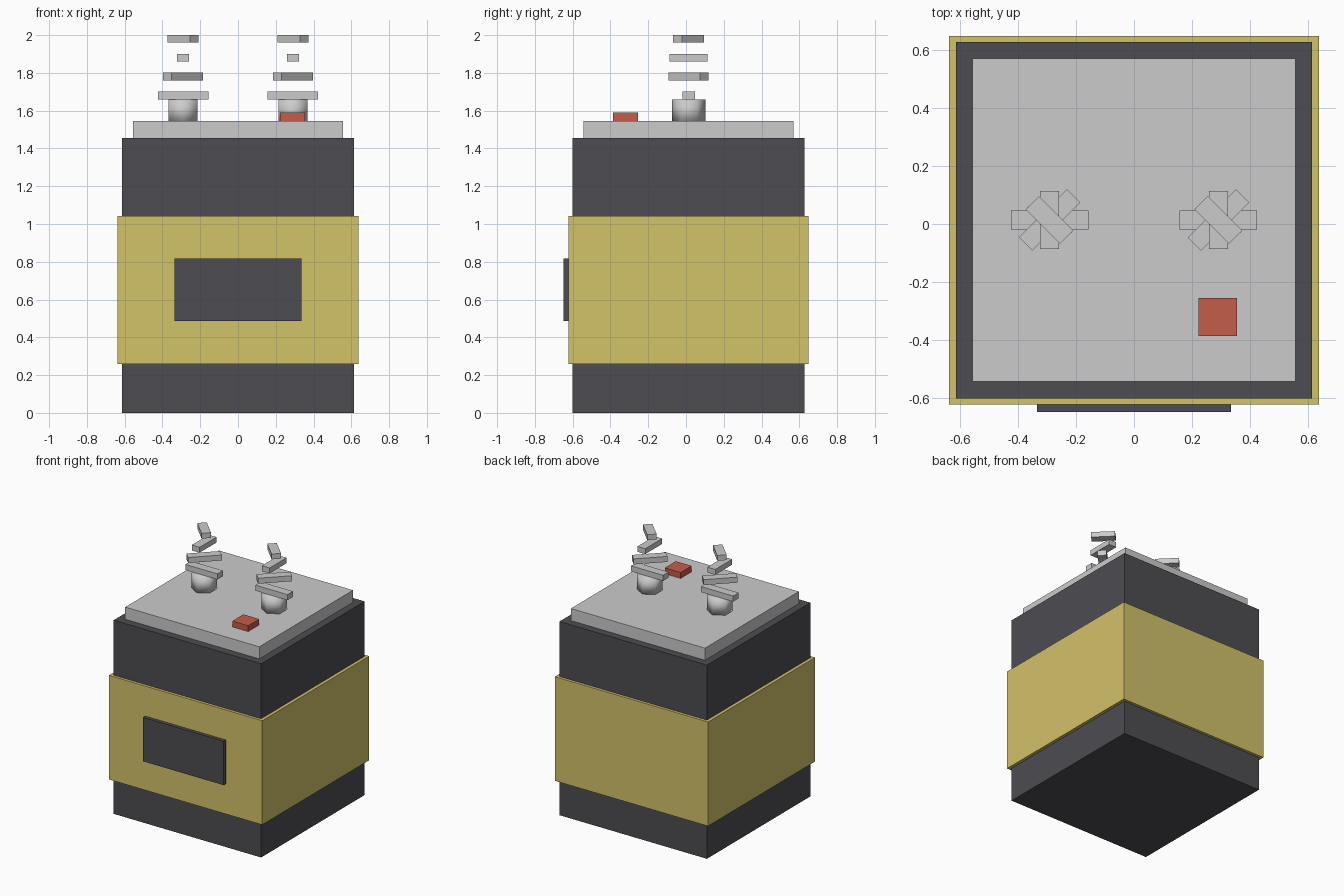
import bpy
from math import radians

if "Cube" in bpy.data.objects:
    bpy.data.objects.remove(bpy.data.objects["Cube"])


def material(name, rgb):
    mat = bpy.data.materials.new(name)
    mat.diffuse_color = (*rgb, 1)
    mat.use_nodes = True
    mat.node_tree.nodes["Principled BSDF"].inputs["Base Color"].default_value = mat.diffuse_color
    return mat


dark = material("dark_casing", (0.075, 0.075, 0.085))
yellow = material("yellow_band", (0.65, 0.54, 0.14))
red = material("red_marker", (0.55, 0.11, 0.07))


def box(name, lo, hi, mat=None, angle=0):
    """Box between two corners, optionally turned about its vertical axis."""
    centre = [(a + b) / 2 for a, b in zip(lo, hi)]
    bpy.ops.mesh.primitive_cube_add(size=1, location=centre,
                                    rotation=(0, 0, radians(angle)))
    ob = bpy.context.object
    ob.name = name
    ob.scale = [b - a for a, b in zip(lo, hi)]
    if mat:
        ob.data.materials.append(mat)
    return ob


# Casing, wrap-around band, front label panel, lid and polarity marker
box("casing", (-0.613, -0.601, 0), (0.613, 0.627, 1.455), dark)
box("band", (-0.637, -0.622, 0.26), (0.637, 0.648, 1.042), yellow)
box("front_panel", (-0.335, -0.648, 0.487), (0.335, -0.60, 0.817), dark)
box("lid", (-0.557, -0.543, 1.44), (0.557, 0.57, 1.546))
box("polarity_marker", (0.223, -0.386, 1.535), (0.355, -0.255, 1.59), red)

# Two terminals: a six-sided smooth post with a tapering stack of turned bars
y = 0.014
bar_width = 0.065
for side, x in (("left", -0.291), ("right", 0.291)):
    bpy.ops.mesh.primitive_cylinder_add(vertices=6, radius=0.088, depth=0.12,
                                        location=(x, y, 1.60))
    post = bpy.context.object
    post.name = side + "_terminal_post"
    bpy.ops.object.shade_smooth()

    for i in range(4):
        half = (0.267 - 0.033 * i) / 2
        z = 1.66 + 0.1 * i
        box(f"{side}_spring_bar_{i + 1}",
            (x - half, y - bar_width / 2, z),
            (x + half, y + bar_width / 2, z + 0.042 - 0.0005 * i * 4 / 3),
            angle=45 * i)
